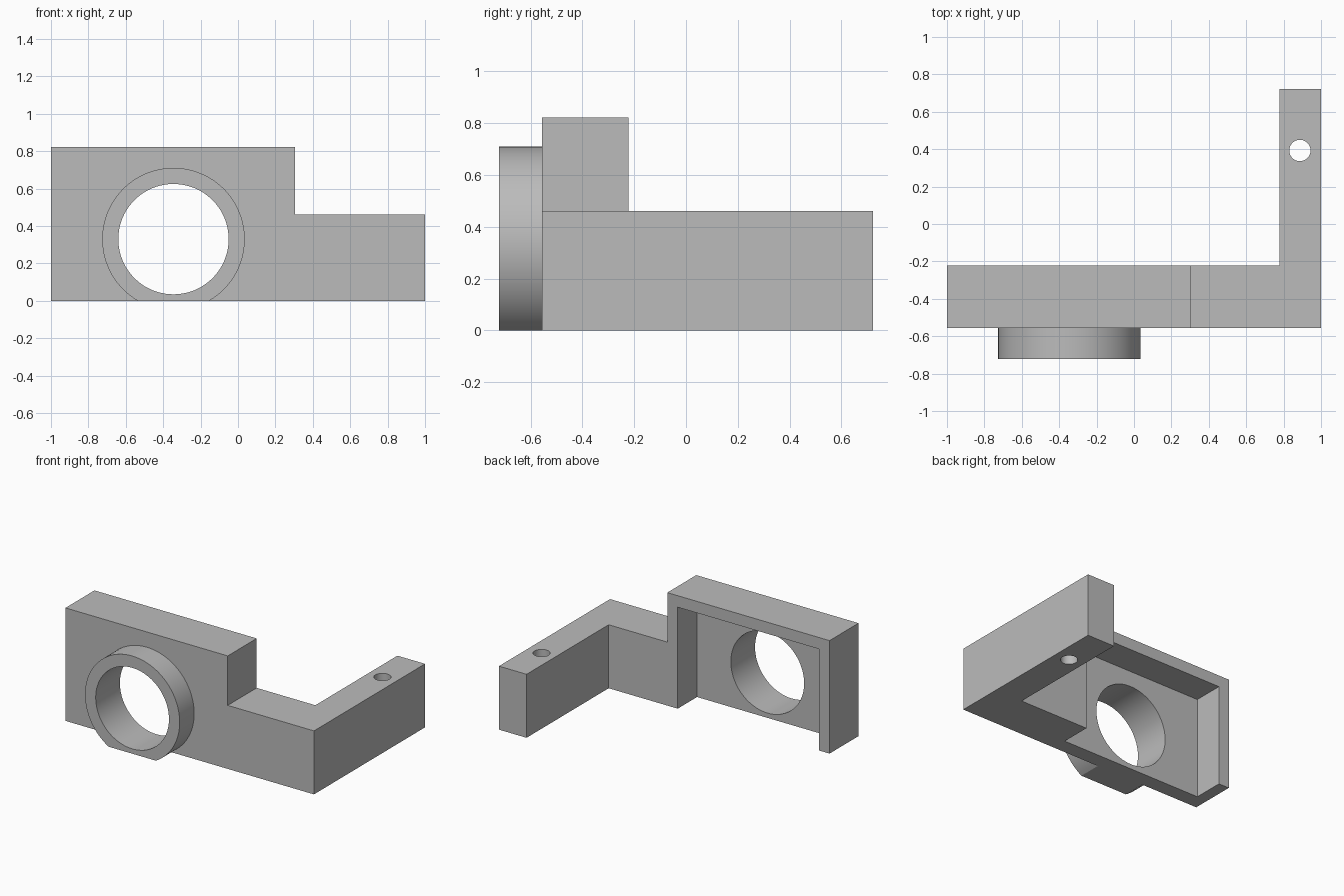
import bpy, bmesh, math
from mathutils import Vector

cube = bpy.data.objects.get("Cube")
if cube:
    bpy.data.objects.remove(cube, do_unlink=True)

grey = bpy.data.materials.new("plain grey")
grey.use_nodes = True
grey.diffuse_color = (0.5, 0.5, 0.5, 1)
grey.node_tree.nodes["Principled BSDF"].inputs["Base Color"].default_value = (0.5, 0.5, 0.5, 1)


def prism(name, points, direction):
    """Extrude a closed outline of 3D points along a direction."""
    bm = bmesh.new()
    face = bm.faces.new([bm.verts.new(p) for p in points])
    extruded = bmesh.ops.extrude_face_region(bm, geom=[face])["geom"]
    moved = [g for g in extruded if isinstance(g, bmesh.types.BMVert)]
    bmesh.ops.translate(bm, verts=moved, vec=Vector(direction))
    bmesh.ops.recalc_face_normals(bm, faces=bm.faces)
    mesh = bpy.data.meshes.new(name)
    bm.to_mesh(mesh)
    bm.free()
    mesh.materials.append(grey)
    obj = bpy.data.objects.new(name, mesh)
    bpy.context.collection.objects.link(obj)
    return obj


def combine(target, tool, operation):
    """Apply a boolean and discard the tool object."""
    tool.hide_render = True
    mod = target.modifiers.new(tool.name, "BOOLEAN")
    mod.operation, mod.solver, mod.object = operation, "EXACT", tool
    bpy.context.view_layer.update()
    graph = bpy.context.evaluated_depsgraph_get()
    result = bpy.data.meshes.new_from_object(target.evaluated_get(graph))
    target.modifiers.clear()
    target.data = result
    bpy.data.objects.remove(tool, do_unlink=True)


def arc(radius, start, end, steps):
    return [(radius * math.cos(start + (end - start) * i / steps),
             radius * math.sin(start + (end - start) * i / steps)) for i in range(steps + 1)]


FRONT, REAR, BACK = -0.555, -0.222, 0.722
STEP_X, LOW, HIGH = 0.306, 0.462, 0.822
RIM, WEB = 0.084, 0.111
CX, CZ = -0.345, 0.33

# Stepped plate
outline = [(-1, 0), (1, 0), (1, LOW), (STEP_X, LOW), (STEP_X, HIGH), (-1, HIGH)]
bracket = prism("bracket_body", [(x, FRONT, z) for x, z in outline], (0, REAR - FRONT, 0))

# Side arm reaching back
corners = [(0.778, -0.4), (1, -0.4), (1, BACK), (0.778, BACK)]
combine(bracket, prism("side_arm", [(x, y, 0) for x, y in corners], (0, 0, LOW)), "UNION")

# Round collar, flattened at the base
radius = 0.381
dip = math.asin(CZ / radius)
ring = [(CX + x, -BACK, max(0, CZ + z)) for x, z in arc(radius, -dip, math.pi + dip, 80)]
combine(bracket, prism("collar", ring, (0, 0.22, 0)), "UNION")

# Rear pocket, open at the bottom
x0, x1, top = -1 + RIM, STEP_X - RIM, HIGH - RIM
pocket = [(x0, -0.2), (x1, -0.2), (x1, top), (x0, top)]
combine(bracket, prism("pocket_cutter", [(x, FRONT + WEB, z) for x, z in pocket], (0, 0.4, 0)), "DIFFERENCE")

# Bore through the collar and plate
bore = [(CX + x, -1, CZ + z) for x, z in arc(0.295, 0, math.tau, 80)[:-1]]
combine(bracket, prism("bore_cutter", bore, (0, 1, 0)), "DIFFERENCE")

# Screw hole down through the arm
hole = [(0.887 + x, 0.393 + y, -0.2) for x, y in arc(0.057, 0, math.tau, 40)[:-1]]
combine(bracket, prism("hole_cutter", hole, (0, 0, 1)), "DIFFERENCE")

# Smooth round walls, sharp edges elsewhere
bpy.ops.object.select_all(action="DESELECT")
bracket.select_set(True)
bpy.context.view_layer.objects.active = bracket
bpy.ops.object.shade_smooth_by_angle(angle=math.radians(30))
